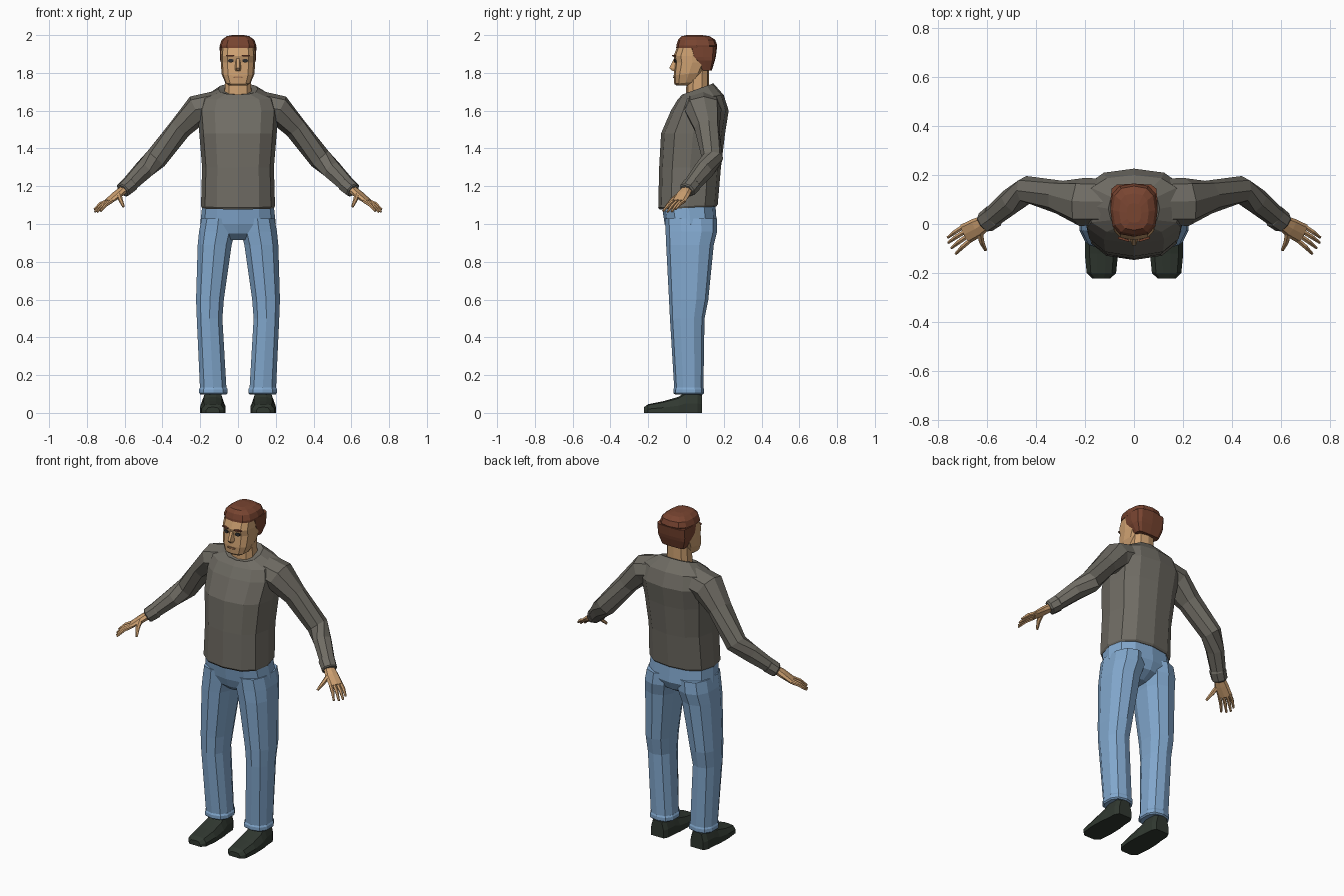
import bpy, bmesh, math
from mathutils import Vector


def material(name, rgb):
    m = bpy.data.materials.new(name)
    m.diffuse_color = (*rgb, 1)
    return m


WOOL = material("grey_wool", (0.160, 0.150, 0.127))
DENIM = material("blue_denim", (0.223, 0.392, 0.617))
SKIN = material("skin", (0.61, 0.352, 0.165))
HAIR = material("brown_hair", (0.188, 0.058, 0.030))
SHOE = material("dark_leather", (0.030, 0.040, 0.030))
EYE = material("dark_eye", (0.03, 0.03, 0.03))
LIP = material("lip", (0.40, 0.20, 0.10))


def build(name, rings, mat, mirror=False):
    """Skin a list of equal-length point rings and cap both ends."""
    bm = bmesh.new()
    loops = [[bm.verts.new(p) for p in r] for r in rings]
    n = len(rings[0])
    for a, b in zip(loops, loops[1:]):
        for i in range(n):
            j = (i + 1) % n
            bm.faces.new((a[i], a[j], b[j], b[i]))
    bm.faces.new(loops[0])
    bm.faces.new(loops[-1])
    bmesh.ops.recalc_face_normals(bm, faces=bm.faces)
    me = bpy.data.meshes.new(name)
    bm.to_mesh(me)
    bm.free()
    me.materials.append(mat)
    ob = bpy.data.objects.new(name, me)
    bpy.context.collection.objects.link(ob)
    if mirror:
        mod = ob.modifiers.new("mirror", 'MIRROR')
        mod.use_mirror_merge = False
    return ob


def oval(n, p, k=0.0):
    """Unit superellipse; larger p is boxier."""
    pts = []
    for i in range(n):
        t = 2 * math.pi * (i + k) / n - math.pi / 2
        c, s = math.cos(t), math.sin(t)
        pts.append((math.copysign(abs(c) ** (2 / p), c) if abs(c) > 1e-6 else 0,
                    math.copysign(abs(s) ** (2 / p), s) if abs(s) > 1e-6 else 0))
    return pts


def stack(name, sections, mat, n=12, p=2.5, mirror=False, k=0.0):
    """Sections: z, x left, x right, y front, y back, slope of z along y."""
    rings = []
    for z, x0, x1, y0, y1, tilt in sections:
        cx, cy, hx, hy = (x0 + x1) / 2, (y0 + y1) / 2, (x1 - x0) / 2, (y1 - y0) / 2
        rings.append([(cx + u * hx, cy + v * hy, z + tilt * v * hy)
                      for u, v in oval(n, p, k)])
    return build(name, rings, mat, mirror)


def centred(name, sections, mat, **kw):
    """Sections: z, half width, y front, y back, slope."""
    return stack(name, [(z, -w, w, f, b, t) for z, w, f, b, t in sections], mat, **kw)


def tube(name, path, mat, n=8, p=2.3):
    """Mirrored limb; path: centre, horizontal radius, upright radius."""
    pts = [Vector(q[0]) for q in path]
    rings = []
    for i, (c, a, b) in enumerate(path):
        d = (pts[min(i + 1, len(pts) - 1)] - pts[max(i - 1, 0)]).normalized()
        side = d.cross(Vector((0, 0, 1))).normalized()
        up = side.cross(d)
        rings.append([pts[i] + side * u * a + up * v * b for u, v in oval(n, p)])
    return build(name, rings, mat, True)


# Sweater body with sloping neckline
centred("sweater", [
    (1.085, .190, -.140, .160, .05), (1.095, .196, -.147, .168, .05),
    (1.30, .190, -.142, .185, 0), (1.48, .205, -.132, .207, 0),
    (1.60, .215, -.080, .226, 0), (1.67, .195, -.045, .200, .10),
    (1.715, .105, -.020, .145, .36), (1.71, .078, -.008, .130, .40)], WOOL)

# Sleeves and cuffs
tube("sleeve", [
    ((.09, .09, 1.630), .095, .080), ((.215, .09, 1.605), .098, .080),
    ((.305, .11, 1.508), .068, .061), ((.435, .14, 1.345), .056, .060),
    ((.50, .095, 1.285), .052, .052), ((.59, .02, 1.195), .042, .040)], WOOL)
tube("cuff", [
    ((.567, .037, 1.214), .042, .040), ((.573, .032, 1.209), .048, .044),
    ((.607, .007, 1.180), .045, .041), ((.612, .003, 1.176), .037, .034)], WOOL)

# Palm, fingers and thumb
tube("palm", [
    ((.595, .013, 1.190), .028, .023), ((.640, -.015, 1.155), .040, .020),
    ((.688, -.040, 1.118), .042, .013)], SKIN)
tips = [(.760, -.055, 1.078), (.758, -.076, 1.065), (.745, -.098, 1.063), (.727, -.121, 1.068)]
for i, tip in enumerate(tips):
    k = (i - 1.5) * .021
    base = Vector((.680 - .42 * k, -.037 - .9 * k, 1.122))
    mid = base.lerp(Vector(tip), .5) + Vector((.003, 0, .006))
    tube("finger", [(base, .0105, .0105), (mid, .010, .010), (tip, .006, .006)], SKIN, n=6, p=2)
tube("thumb", [
    ((.630, -.030, 1.160), .014, .014), ((.622, -.072, 1.128), .012, .012),
    ((.606, -.106, 1.092), .007, .007)], SKIN, n=6, p=2)

# Trousers: hips, legs and hems
centred("hips", [
    (.915, .055, -.055, .080, 0), (.95, .150, -.095, .140, 0),
    (1.00, .200, -.113, .163, 0), (1.11, .188, -.130, .155, 0)], DENIM)
stack("trouser_leg", [
    (.125, .058, .204, -.062, .092, 0), (.50, .080, .221, -.085, .098, 0),
    (.60, .072, .225, -.090, .118, 0), (.89, .030, .217, -.105, .147, 0),
    (.96, .012, .210, -.108, .165, 0), (1.03, .010, .196, -.112, .163, 0)],
    DENIM, n=10, mirror=True)
stack("trouser_hem", [
    (.098, .060, .202, -.058, .088, 0), (.105, .052, .209, -.067, .096, 0),
    (.125, .052, .209, -.067, .096, 0), (.135, .058, .204, -.062, .092, 0)],
    DENIM, n=10, mirror=True)

# Shoes, lofted from toe to heel
rings = []
for y, w, h in [(-.223, .036, .030), (-.200, .060, .046), (-.12, .068, .062),
                (-.04, .066, .085), (.0, .060, .112), (.06, .056, .112), (.085, .042, .100)]:
    rings.append([(.133 + u * w, y, v * h) for u, v in
                  [(-1, 0), (1, 0), (1, .45), (.72, .9), (.25, 1), (-.25, 1), (-.72, .9), (-1, .45)]])
build("shoe", rings, SHOE, True)

# Neck and head
centred("neck", [(1.65, .085, -.015, .120, .3), (1.70, .074, .000, .122, .2),
                 (1.83, .066, .005, .122, 0)], SKIN, n=10)
centred("head", [
    (1.733, .048, -.052, .025, .0), (1.748, .068, -.062, .060, .1),
    (1.795, .087, -.065, .095, .1), (1.855, .091, -.058, .125, 0),
    (1.890, .091, -.066, .130, 0), (1.94, .088, -.046, .130, 0),
    (1.98, .060, -.020, .110, 0)], SKIN, p=2.8)

# Hair: crown and the back and sides
centred("hair_crown", [
    (1.932, .094, -.052, .160, 0), (1.945, .097, -.051, .165, 0),
    (1.975, .086, -.042, .155, 0), (1.994, .060, -.025, .125, 0),
    (2.0, .030, .005, .085, 0)], HAIR, p=2.8)
centred("hair_back", [
    (1.812, .074, .082, .136, 0), (1.865, .094, .048, .153, 0),
    (1.885, .096, .025, .158, 0), (1.94, .097, .010, .165, 0)], HAIR, p=4.5)

# Nose wedge
build("nose", [
    [(-.010, -.050, 1.878), (.010, -.050, 1.878), (.008, -.064, 1.875), (-.008, -.064, 1.875)],
    [(-.020, -.050, 1.822), (.020, -.050, 1.822), (.008, -.088, 1.826), (-.008, -.088, 1.826)],
    [(-.016, -.050, 1.808), (.016, -.050, 1.808), (.006, -.076, 1.812), (-.006, -.076, 1.812)]], SKIN)


def face_plate(name, x, z, w, h, y, mat, turn=0.0, mirror=True):
    """Thin oval plate on the face; turn slides the outer edge back."""
    rings = [[(x + u * w, yy + turn * u * w, z + v * h) for u, v in oval(8, 2.2, .5)]
             for yy in (y, y + .009)]
    return build(name, rings, mat, mirror)


# Eyes, brows and mouth
face_plate("eye", .038, 1.865, .015, .010, -.061, EYE, .25)
face_plate("eyebrow", .042, 1.891, .024, .005, -.067, HAIR, .28)
face_plate("mouth", 0, 1.777, .026, .005, -.069, LIP, 0, False)
